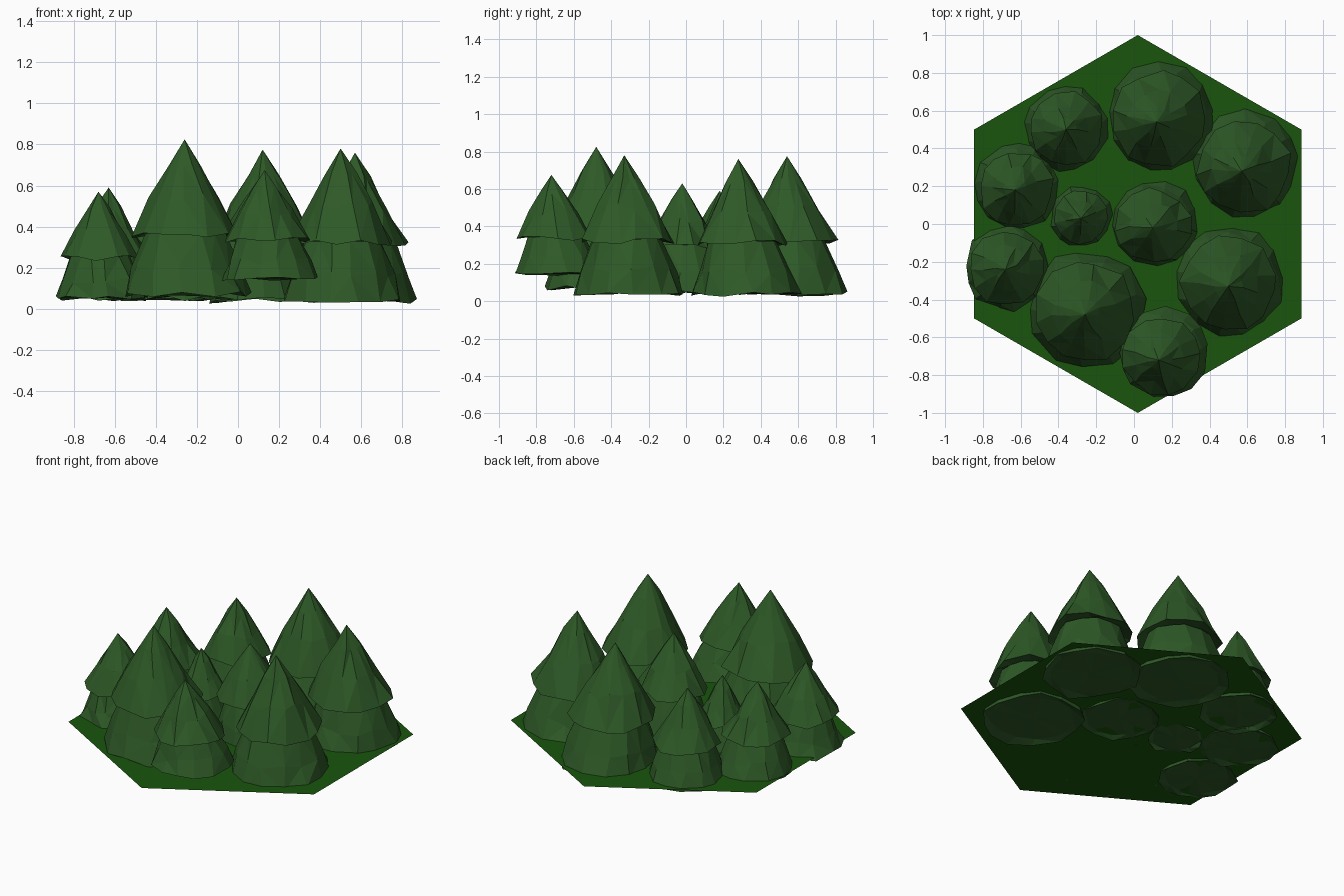
import bpy, bmesh, math, random

if "Cube" in bpy.data.objects:
    bpy.data.objects.remove(bpy.data.objects["Cube"])

random.seed(7)


def material(name, rgb):
    m = bpy.data.materials.new(name)
    m.diffuse_color = (*rgb, 1)
    m.use_nodes = True
    m.node_tree.nodes["Principled BSDF"].inputs["Base Color"].default_value = m.diffuse_color
    return m


LEAF = material("leaf_green", (0.027, 0.1, 0.02))
GRASS = material("grass_green", (0.01, 0.09, 0.004))


def finish(bm, name, mat):
    mesh = bpy.data.meshes.new(name)
    bm.to_mesh(mesh)
    bm.free()
    mesh.materials.append(mat)
    ob = bpy.data.objects.new(name, mesh)
    bpy.context.collection.objects.link(ob)


def tier(bm, cx, cy, lean, rings, tip, sides=13):
    """Stack irregular rings given as (radius, z, radial jitter, z jitter);
    lean is the offset from base centre to tip."""
    phase = random.random() * 6.28
    z_low = min(r[1] for r in rings)

    def centre(z):
        t = max(0, (z - z_low) / max(tip - z_low, 0.01))
        return cx + lean[0] * t, cy + lean[1] * t

    loops = []
    for r, z, jr, jz in rings:
        ox, oy = centre(z)
        loop = []
        for i in range(sides):
            a = phase + math.tau * (i + random.uniform(-.2, .2)) / sides
            q = r * (1 + random.uniform(-jr, jr))
            loop.append(bm.verts.new((ox + q * math.cos(a), oy + q * math.sin(a),
                                      z + random.uniform(-jz, jz))))
        loops.append(loop)
    ox, oy = centre(tip)
    top = bm.verts.new((ox, oy, tip))
    for i in range(sides):
        j = (i + 1) % sides
        bm.faces.new((top, loops[0][i], loops[0][j]))
        for a, b in zip(loops, loops[1:]):
            bm.faces.new((a[i], b[i], b[j], a[j]))
    # underside, closed with a shallow hollow
    low = bm.verts.new((cx, cy, rings[-1][1]))
    for i in range(sides):
        bm.faces.new((low, loops[-1][(i + 1) % sides], loops[-1][i]))


def tree(name, x, y, tx, ty, r, base, rim, top):
    bm = bmesh.new()
    h = top - rim
    g = rim - base
    lean = (tx - x, ty - y)
    mx, my = x + lean[0] * .5, y + lean[1] * .5
    # upper cone with overhanging rim
    tier(bm, mx, my, (lean[0] * .5, lean[1] * .5),
         [(r * .25, top - h * .27, .06, .01), (r * .53, top - h * .6, .06, .02),
          (r * .83, rim, .06, .014), (r * .6, rim + .02, .04, .004)], top)
    # lower flared skirt
    tier(bm, x, y, (lean[0] * .5, lean[1] * .5),
         [(r * .62, rim + .01, .03, .005), (r * .82, base + g * .45, .05, .02),
          (r * .97, base, .05, .014), (r * .8, base + .008, .03, .004)], rim + .06)
    bmesh.ops.triangulate(bm, faces=[f for f in bm.faces if len(f.verts) > 3])
    bmesh.ops.recalc_face_normals(bm, faces=bm.faces[:])
    finish(bm, name, LEAF)


# hexagonal ground tile
bm = bmesh.new()
bm.faces.new([bm.verts.new((.02 + math.sin(-k * math.pi / 3), math.cos(k * math.pi / 3), .06))
              for k in range(6)])
finish(bm, "ground_hexagon", GRASS)

# name, base centre, tip position, radius, base z, rim z, tip z
for spec in [
    ("tree_back", .14, .57, .12, .54, .30, .04, .32, .775),
    ("tree_right_back", .59, .32, .57, .28, .30, .035, .31, .76),
    ("tree_right_front", .51, -.30, .50, -.33, .305, .04, .32, .78),
    ("tree_front_left", -.25, -.45, -.26, -.48, .32, .07, .355, .825),
    ("tree_front", .16, -.68, .13, -.72, .245, .14, .335, .675),
    ("tree_left", -.67, -.23, -.68, -.24, .235, .05, .245, .57),
    ("tree_left_back", -.62, .20, -.63, .18, .235, .05, .26, .59),
    ("tree_back_left", -.36, .51, -.36, .50, .235, .05, .26, .60),
    ("tree_inner_small", -.28, .04, -.28, .03, .17, .05, .21, .48),
    ("tree_centre", .11, .0, .10, -.02, .24, .05, .29, .63),
]:
    tree(*spec)
